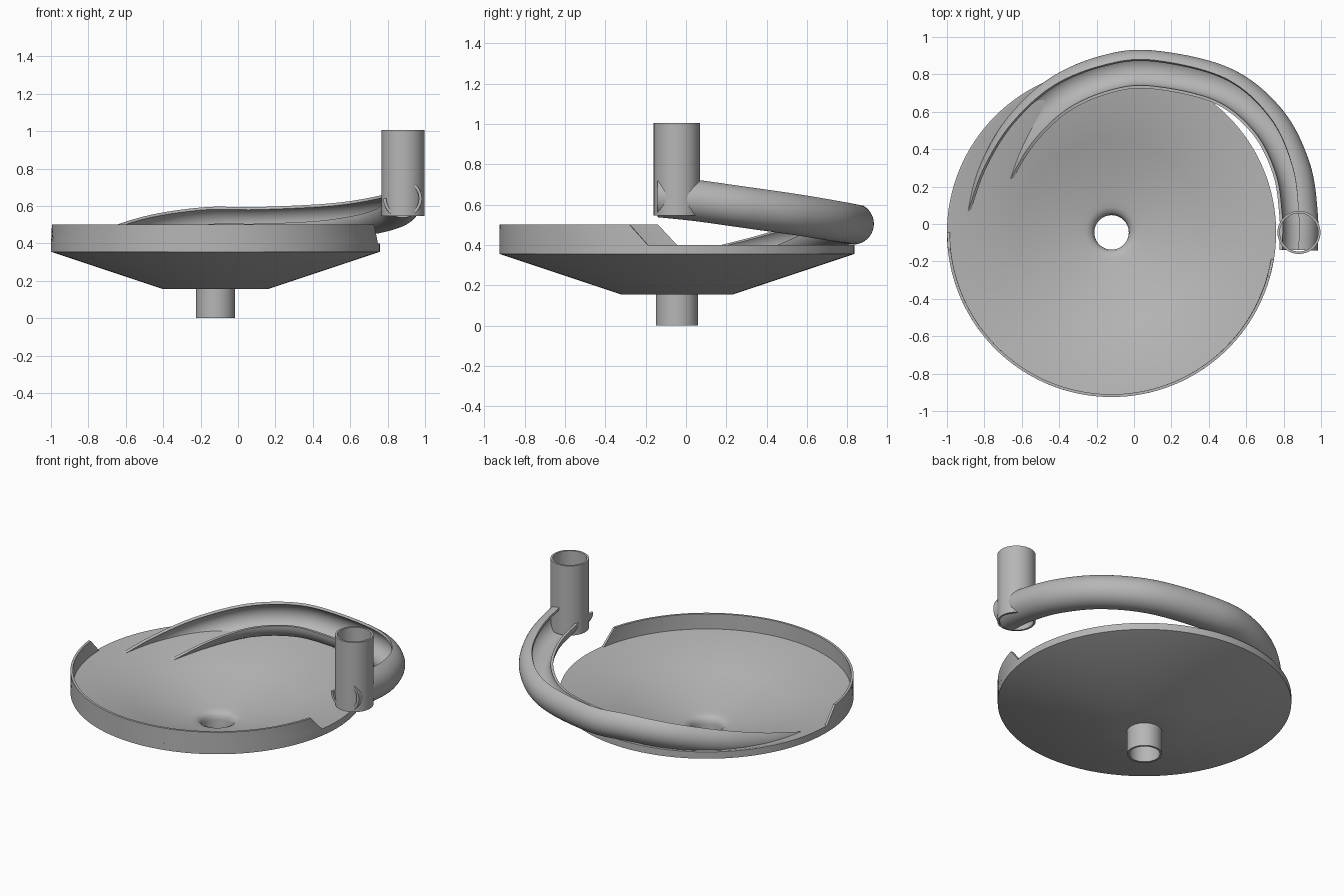
import bpy, bmesh
from math import sin, cos, radians, pi, hypot
from mathutils import Vector

if "Cube" in bpy.data.objects:
    bpy.data.objects.remove(bpy.data.objects["Cube"], do_unlink=True)

# One grey plastic
grey = bpy.data.materials.new("grey_plastic")
grey.use_nodes = True
colour = (0.47, 0.47, 0.47, 1)
grey.diffuse_color = colour
grey.node_tree.nodes["Principled BSDF"].inputs["Base Color"].default_value = colour

CX, CY = -0.12, -0.045          # bowl axis
RIM, INNER, RIM_Z = 0.88, 0.865, 0.40
SLOPE = 0.31


def cone_z(r):
    return RIM_Z - (INNER - r) * SLOPE


def loft(name, rings, closed):
    """Skin a list of closed cross-sections; cap the ends when not closed."""
    bm = bmesh.new()
    rows = [[bm.verts.new(p) for p in ring] for ring in rings]
    pairs = list(zip(rows, rows[1:]))
    if closed:
        pairs.append((rows[-1], rows[0]))
    n = len(rows[0])
    for a, b in pairs:
        for i in range(n):
            j = (i + 1) % n
            bm.faces.new((a[i], a[j], b[j], b[i]))
    if not closed:
        bm.faces.new(rows[0])
        bm.faces.new(rows[-1])
    bmesh.ops.recalc_face_normals(bm, faces=bm.faces)
    me = bpy.data.meshes.new(name)
    bm.to_mesh(me)
    bm.free()
    me.materials.append(grey)
    ob = bpy.data.objects.new(name, me)
    bpy.context.collection.objects.link(ob)
    bpy.ops.object.select_all(action='DESELECT')
    ob.select_set(True)
    bpy.context.view_layer.objects.active = ob
    bpy.ops.object.shade_smooth_by_angle(angle=radians(30))
    return ob


def lathe(name, profile, x, y, steps=128):
    turns = [2 * pi * k / steps for k in range(steps)]
    return loft(name, [[(x + r * cos(a), y + r * sin(a), z) for r, z in profile]
                       for a in turns], True)


# Funnel bowl with its drain pipe
lathe("funnel_bowl", [
    (RIM, RIM_Z), (RIM, 0.355), (0.28, 0.155), (0.105, 0.155), (0.105, 0),
    (0.092, 0), (0.092, 0.13), (0.097, 0.155), (0.11, 0.17), (0.135, 0.182),
    (0.17, cone_z(0.17)), (0.5, cone_z(0.5)), (INNER, RIM_Z)], CX, CY)

# Raised guard wall around the front half, with slanted ends
wall = []
steps = 96
for k in range(steps + 1):
    t = k / steps
    low = radians(-180 + 170.5 * t)
    high = radians(-173.8 + 158.3 * t)
    wall.append([(CX + r * cos(a), CY + r * sin(a), z) for r, a, z in (
        (RIM, low, RIM_Z), (RIM, high, 0.5), (INNER, high, 0.5), (INNER, low, RIM_Z))])
loft("guard_wall", wall, False)

# Vertical inlet tube
lathe("inlet_tube", [(0.115, 0.545), (0.115, 1.005), (0.102, 1.005), (0.102, 0.545)],
      0.882, CY, 64)

# Curved feed channel: centre x, y, z, then outer and inner lip angles
PATH = [
    (0.88, -0.14, 0.64, 90, -180), (0.88, 0.05, 0.62, 90, -180),
    (0.84, 0.30, 0.585, 85, -180), (0.71, 0.55, 0.55, 75, -180),
    (0.47, 0.74, 0.52, 65, -180), (0.1, 0.825, 0.505, 60, -180),
    (-0.15, 0.8, 0.505, 60, -180), (-0.4, 0.69, 0.475, 55, -175),
    (-0.6, 0.5, 0.42, 50, -165), (-0.73, 0.27, 0.365, 40, -150),
    (-0.81, 0.02, 0.315, 30, -140)]


def spline(points, per):
    """Smooth curve through points of any dimension."""
    pts = [Vector(p) for p in points]
    pts = [2 * pts[0] - pts[1]] + pts + [2 * pts[-1] - pts[-2]]
    out = []
    for a, b, c, d in zip(pts, pts[1:], pts[2:], pts[3:]):
        for k in range(per):
            t = k / per
            out.append(b + (c - a) * (t / 2) + (2 * a - 5 * b + 4 * c - d) * (t * t / 2)
                       + (3 * b - a - 3 * c + d) * (t ** 3 / 2))
    return out + [pts[-2]]


curve = spline(PATH, 14)
ARC = 40
rings = []
for i, p in enumerate(curve):
    ahead, behind = curve[min(i + 1, len(curve) - 1)], curve[max(i - 1, 0)]
    tx, ty = ahead[0] - behind[0], ahead[1] - behind[1]
    length = hypot(tx, ty)
    ox, oy = ty / length, -tx / length
    angles = [radians(p[3] + (p[4] - p[3]) * k / ARC) for k in range(ARC + 1)]
    section = [(0.103, a) for a in angles] + [(0.087, a) for a in reversed(angles)]
    ring = []
    for r, a in section:
        x, y, z = p[0] + ox * r * cos(a), p[1] + oy * r * cos(a), p[2] + r * sin(a)
        away = hypot(x - CX, y - CY)
        if away < 0.9:          # sink the buried part just under the bowl surface
            z = max(z, cone_z(away) - (0.012 if r > 0.1 else 0.008))
        ring.append((x, y, z))
    rings.append(ring)
loft("feed_channel", rings, False)
